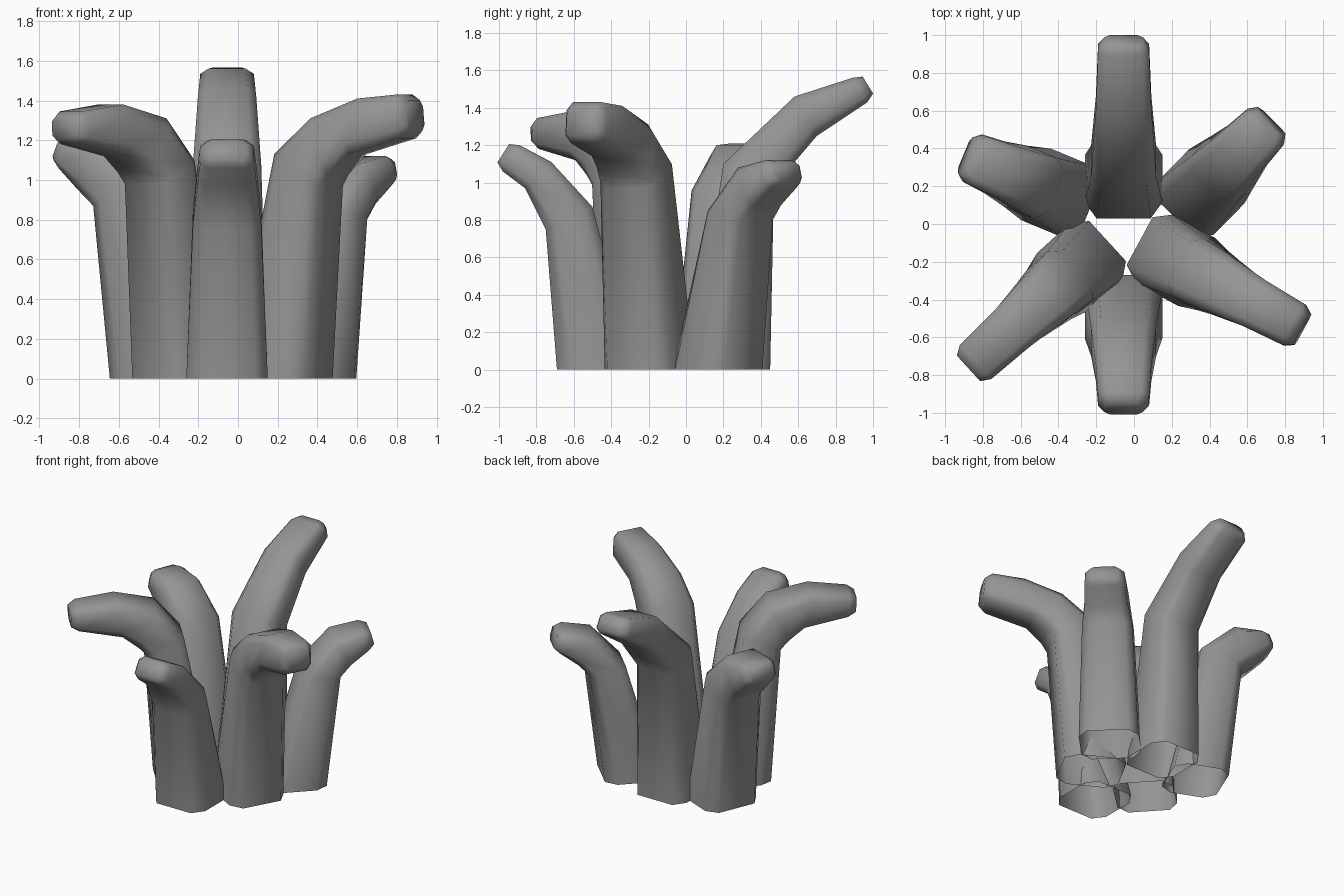
import bpy, bmesh, math
from mathutils import Vector

if "Cube" in bpy.data.objects:
    bpy.data.objects.remove(bpy.data.objects["Cube"])

# Chamfered-square cross-section: (across thickness, across width)
SECTION = [(1, .7), (1, -.7), (.6, -1), (-.6, -1), (-1, -.7), (-1, .7), (-.6, 1), (.6, 1)]

grey = bpy.data.materials.new("dark_grey")
grey.diffuse_color = (.3, .3, .3, 1)
grey.use_nodes = True
grey.node_tree.nodes["Principled BSDF"].inputs["Base Color"].default_value = grey.diffuse_color


def arm(name, origin, angle, rings, widths):
    """rings: (inner s, inner z, outer s, outer z), s measured outward from origin."""
    a = math.radians(angle)
    out = Vector((math.cos(a), math.sin(a), 0))
    side = Vector((-out.y, out.x, 0))
    up = Vector((0, 0, 1))
    base = Vector((origin[0], origin[1], 0))
    bm = bmesh.new()

    def ring(centre, half, w):
        return [bm.verts.new(centre + half * p + side * (w * q)) for p, q in SECTION]

    loops = []
    for (si, zi, so, zo), w in zip(rings, widths):
        inner = base + out * si + up * zi
        outer = base + out * so + up * zo
        centre, half = (inner + outer) / 2, (inner - outer) / 2
        loops.append(ring(centre, half, w))
    # Chamfered tip
    forward = (out * half.z - up * half.dot(out)).normalized()
    loops.append(ring(centre + forward * .05, half * .7, w * .75))

    # Outward-facing walls and tip; the foot stays open
    for lo, hi in zip(loops, loops[1:]):
        for i in range(8):
            j = (i + 1) % 8
            bm.faces.new((lo[j], lo[i], hi[i], hi[j]))
    bm.faces.new(loops[-1][::-1])
    bm.normal_update()
    bm.faces.ensure_lookup_table()
    if bm.faces[0].normal.dot(out) > 0:  # first wall faces the centre
        bmesh.ops.reverse_faces(bm, faces=bm.faces[:])
    mesh = bpy.data.meshes.new(name)
    bm.to_mesh(mesh)
    bm.free()
    mesh.materials.append(grey)
    ob = bpy.data.objects.new(name, mesh)
    bpy.context.collection.objects.link(ob)
    bpy.ops.object.select_all(action='DESELECT')
    ob.select_set(True)
    bpy.context.view_layer.objects.active = ob
    bpy.ops.object.shade_smooth_by_angle(angle=math.radians(60))


W4 = (.205, .172, .147, .135)
W5 = (.205, .175, .16, .135, .123)

arm("back_arm", (-.055, 0), 90,
    [(.03, 0, .45, 0), (.2, 1.1, .47, .98), (.58, 1.46, .70, 1.25), (.89, 1.56, .97, 1.43)], W4)
arm("front_arm", (-.055, 0), -90,
    [(.27, 0, .69, 0), (.5, .87, .75, .75), (.72, 1.11, .86, .97), (.89, 1.2, .98, 1.06)], W4)
arm("front_right_arm", (.03, -.09), -28.5,
    [(0, 0, .43, 0), (.24, 1.13, .50, .97), (.44, 1.31, .54, 1.03),
     (.70, 1.41, .65, 1.13), (.92, 1.43, .94, 1.21)], W5)
arm("front_left_arm", (-.14, -.09), 222.5,
    [(0, 0, .40, 0), (.22, 1.10, .47, .98), (.40, 1.31, .53, 1.04),
     (.68, 1.38, .64, 1.12), (.95, 1.345, .94, 1.18)], W5)
arm("back_left_arm", (-.23, .09), 157.5,
    [(0, 0, .39, 0), (.2, .98, .49, .87), (.44, 1.2, .58, .95), (.63, 1.21, .69, 1.06)], W4)
arm("back_right_arm", (.22, .03), 45.5,
    [(0, 0, .39, 0), (.24, .85, .49, .80), (.45, 1.08, .57, .88), (.65, 1.12, .69, .97)], W4)
